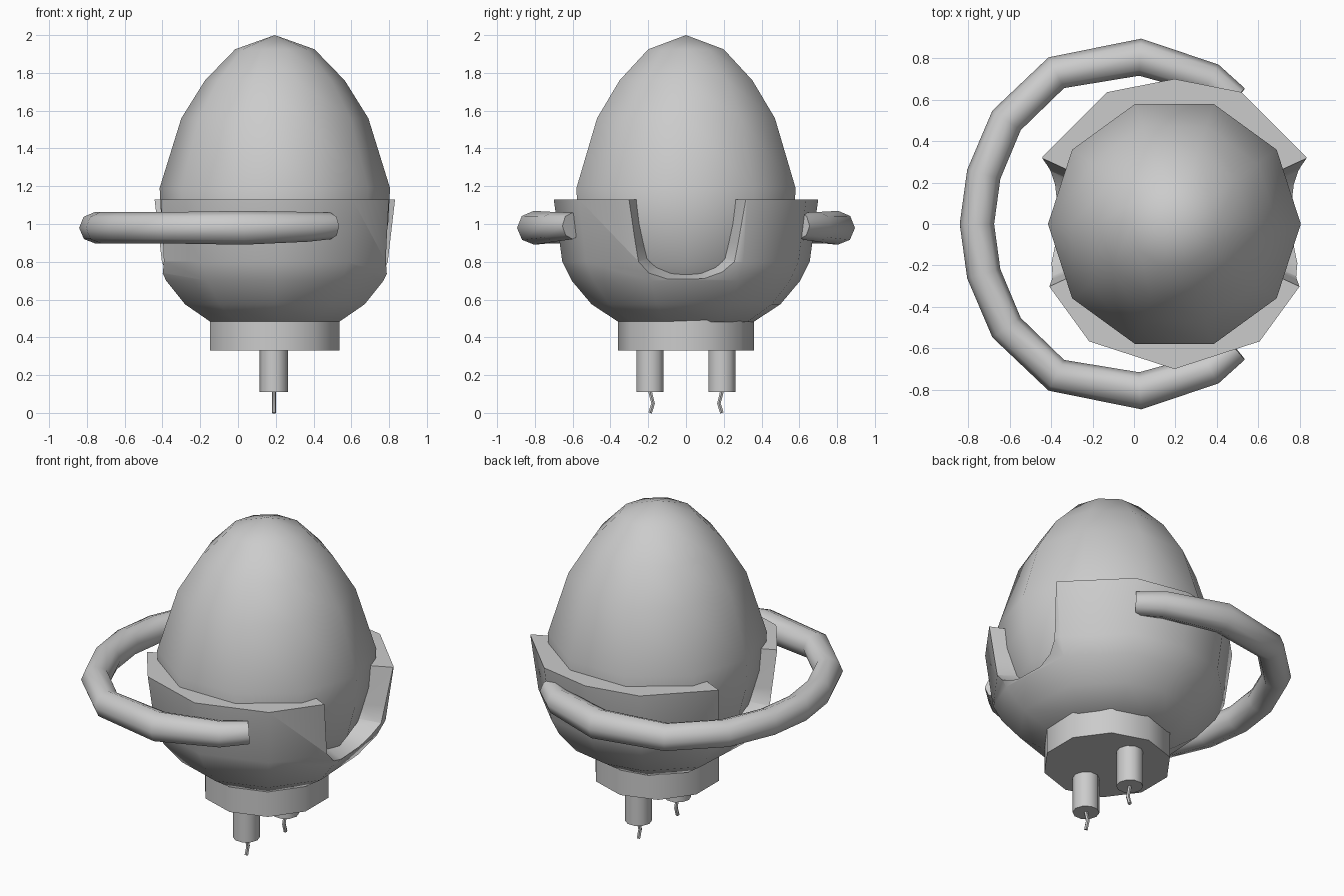
import bpy, bmesh, math
from math import cos, sin, radians

if "Cube" in bpy.data.objects:
    bpy.data.objects.remove(bpy.data.objects["Cube"])

CX = 0.195  # bulb axis


def finish(name, bm, angle=42):
    bmesh.ops.recalc_face_normals(bm, faces=bm.faces)
    me = bpy.data.meshes.new(name)
    bm.to_mesh(me)
    bm.free()
    ob = bpy.data.objects.new(name, me)
    bpy.context.scene.collection.objects.link(ob)
    me.shade_smooth()
    me.set_sharp_from_angle(angle=radians(angle))
    return ob


def lathe(name, profile, angles, center=(CX, 0), scale=None, loop=False):
    """Rings of (radius, z); open ends are capped unless the profile loops."""
    bm = bmesh.new()
    scale = scale or [1] * len(angles)
    n = len(angles)
    rings = [[bm.verts.new((center[0] + r * s * cos(radians(a)),
                            center[1] + r * s * sin(radians(a)), z))
              for a, s in zip(angles, scale)] for r, z in profile]
    pairs = list(zip(rings, rings[1:]))
    if loop:
        pairs.append((rings[-1], rings[0]))
    for a, b in pairs:
        for i in range(n):
            j = (i + 1) % n
            bm.faces.new((a[i], a[j], b[j], b[i]))
    if not loop:
        bm.faces.new(rings[0])
        bm.faces.new(rings[-1])
    bmesh.ops.remove_doubles(bm, verts=bm.verts, dist=0.0005)
    return finish(name, bm)


def tube(name, points, radius, sides_res):
    cu = bpy.data.curves.new(name, 'CURVE')
    cu.dimensions = '3D'
    cu.bevel_depth = radius
    cu.bevel_resolution = sides_res
    cu.use_fill_caps = True
    sp = cu.splines.new('POLY')
    sp.points.add(len(points) - 1)
    for p, co in zip(sp.points, points):
        p.co = (*co[:3], 1)
        p.radius = co[3] if len(co) > 3 else 1
    tmp = bpy.data.objects.new(name + "_path", cu)
    bpy.context.scene.collection.objects.link(tmp)
    bm = bmesh.new()
    bm.from_mesh(tmp.evaluated_get(bpy.context.evaluated_depsgraph_get()).to_mesh())
    bpy.data.objects.remove(tmp)
    bmesh.ops.remove_doubles(bm, verts=bm.verts, dist=0.0005)
    return finish(name, bm, 50)


# egg-shaped glass body
ten = [36 * i for i in range(10)]
lathe("egg_body", [(0.0001, 2.0), (0.21, 1.925), (0.37, 1.76), (0.495, 1.56),
                   (0.61, 1.19), (0.60, 1.0), (0.545, 0.8), (0.43, 0.64),
                   (0.25, 0.53), (0.0001, 0.49)], ten)

# holder cup with thick wall
cup_angles = [27, 63, 90, 117, 153, 198, 234, 270, 306, 342]
cup_scale = [1.02, 1.02, 1, 1.02, 1.02, 1, 1, 1, 1, 1]
cup = lathe("holder_cup", [(0.70, 1.13), (0.655, 0.8), (0.605, 0.7), (0.50, 0.575),
                           (0.355, 0.48), (0.15, 0.48), (0.30, 0.60), (0.45, 0.75),
                           (0.50, 0.9), (0.52, 1.13)],
            cup_angles, scale=cup_scale, loop=True)

# side notches, cut with tapered U-shaped wedges
half = [(0.10, 0.70), (0.20, 0.74), (0.257, 0.80), (0.272, 0.9), (0.30, 1.13), (0.33, 1.5)]
outline = half + [(-y, z) for y, z in reversed(half)]
for side, label in ((1, "right"), (-1, "left")):
    bm = bmesh.new()
    ends = []
    for d in (0.3, 0.9):
        k = d / 0.6
        ends.append([bm.verts.new((CX + side * d, y * k, 0.88 + (z - 0.88) * k))
                     for y, z in outline])
    for e in ends:
        bm.faces.new(e)
    n = len(outline)
    for i in range(n):
        j = (i + 1) % n
        bm.faces.new((ends[0][i], ends[0][j], ends[1][j], ends[1][i]))
    cutter = finish("notch_cutter_" + label, bm)
    mod = cup.modifiers.new("notch_" + label, 'BOOLEAN')
    mod.operation = 'DIFFERENCE'
    mod.solver = 'EXACT'
    mod.object = cutter

# bake the notches and drop the cutters
dg = bpy.context.evaluated_depsgraph_get()
baked = bpy.data.meshes.new_from_object(cup.evaluated_get(dg))
cup.modifiers.clear()
cup.data = baked
baked.shade_smooth()
baked.set_sharp_from_angle(angle=radians(42))
for ob in list(bpy.data.objects):
    if ob.name.startswith("notch_cutter"):
        bpy.data.objects.remove(ob)

# base disc
lathe("base_disc", [(0.36, 0.33), (0.36, 0.50)], [a + 18 for a in ten])

# contact pins with bent wires
for s, label in ((1, "back"), (-1, "front")):
    lathe("pin_" + label, [(0.075, 0.11), (0.075, 0.34)], ten, center=(0.19, s * 0.19))
    bend = -0.016
    y = 0.19 if s > 0 else -0.19
    pts = [(0.19, y, 0.12), (0.19, y - s * 0.003, 0.10),
           (0.19, y + s * bend, 0.05), (0.19, y, 0.0)]
    tube("wire_" + label, pts, 0.011, 1)

# curved handle wrapping round the left side
arm = [(0.49, 0.60, 0.99, 0.85), (0.37, 0.70, 0.985, 0.95), (0.03, 0.805, 0.98, 1.08),
       (-0.375, 0.73, 0.98, 1), (-0.615, 0.50, 0.98, 1), (-0.725, 0.24, 0.98, 1)]
path = arm + [(-0.758, 0, 0.98, 1)] + [(x, -y, z, r) for x, y, z, r in reversed(arm)]
tube("handle", path, 0.083, 2)
